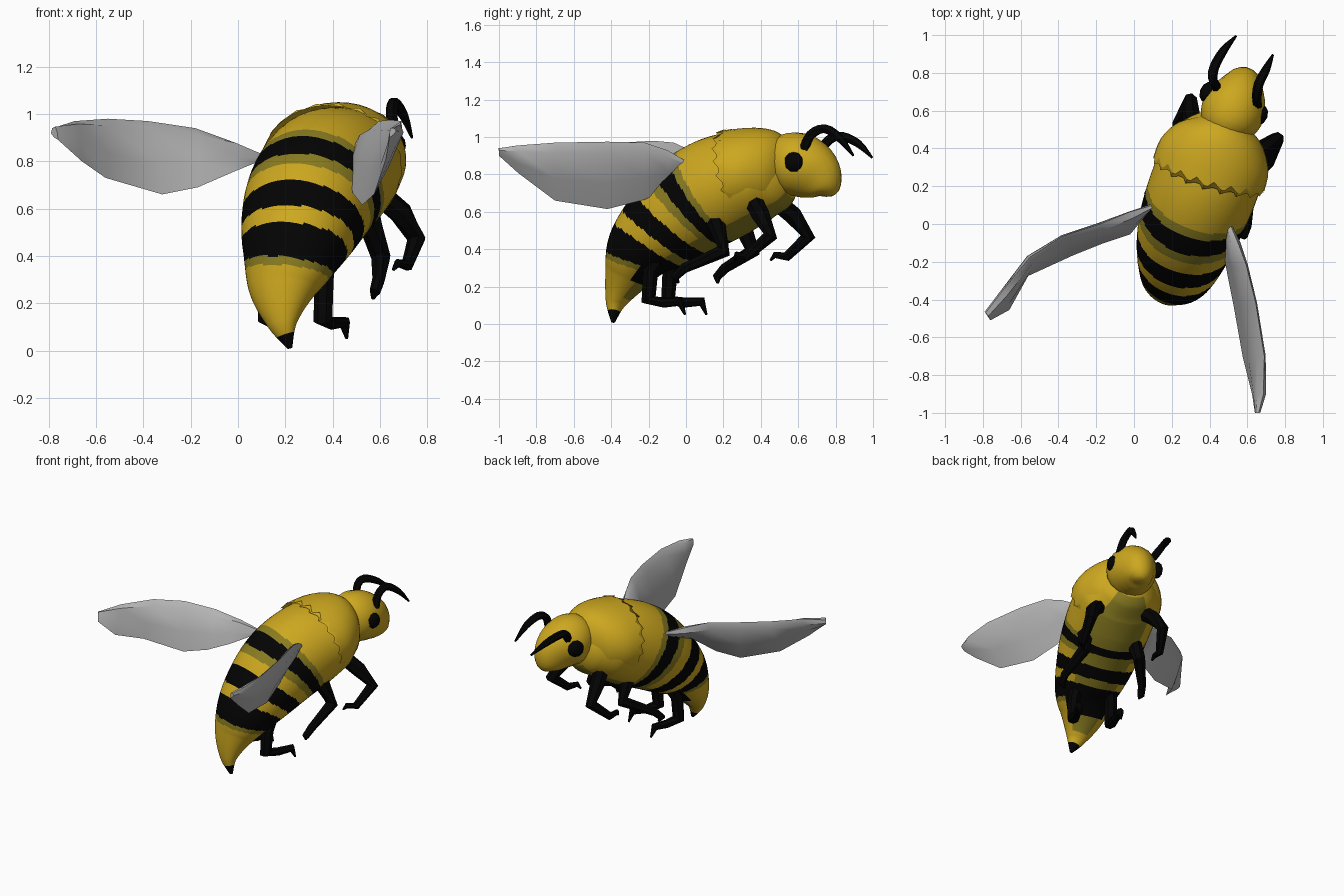
import bpy, bmesh, math
from mathutils import Vector

if "Cube" in bpy.data.objects:
    bpy.data.objects.remove(bpy.data.objects["Cube"])


def material(name, rgb):
    m = bpy.data.materials.new(name)
    m.diffuse_color = (*rgb, 1)
    m.use_nodes = True
    m.node_tree.nodes["Principled BSDF"].inputs["Base Color"].default_value = m.diffuse_color
    return m


YELLOW = material("honey_yellow", (0.61, 0.39, 0.014))
BLACK = material("black", (0.001, 0.001, 0.001))
OLIVE = material("olive", (0.25, 0.2, 0.015))
GREY = material("wing_grey", (0.46, 0.46, 0.46))
SIDE = Vector((0.914, -0.407, 0))      # points to the insect's right


def finish(name, bm, mats, angle=35):
    bmesh.ops.recalc_face_normals(bm, faces=bm.faces)
    me = bpy.data.meshes.new(name)
    bm.to_mesh(me)
    bm.free()
    ob = bpy.data.objects.new(name, me)
    bpy.context.collection.objects.link(ob)
    for m in mats:
        me.materials.append(m)
    bpy.ops.object.select_all(action='DESELECT')
    ob.select_set(True)
    bpy.context.view_layer.objects.active = ob
    bpy.ops.object.shade_smooth_by_angle(angle=math.radians(angle))
    return ob


def resample(pts, sub):
    """Smooth curve through stations; returns (station number, values)."""
    out = []
    for i in range(len(pts) - 1):
        a, b, c, d = (pts[max(i - 1, 0)], pts[i], pts[i + 1], pts[min(i + 2, len(pts) - 1)])
        for k in range(sub):
            t = k / sub
            out.append((i + t, [0.5 * (2 * q + (r - p) * t + (2 * p - 5 * q + 4 * r - s) * t * t
                                       + (3 * q - p - 3 * r + s) * t ** 3)
                                for p, q, r, s in zip(a, b, c, d)]))
    return out + [(len(pts) - 1, list(pts[-1]))]


def tube(name, pts, mats, sides=8, sub=1, ref=SIDE, rule=None, zigzag=0):
    """Loft of ellipses; each station is x, y, z, half width, half height."""
    st = resample(pts, sub)
    bm = bmesh.new()
    rings = []
    for i, (u, v) in enumerate(st):
        lo, hi = st[max(i - 1, 0)][1], st[min(i + 1, len(st) - 1)][1]
        t = (Vector(hi[:3]) - Vector(lo[:3])).normalized()
        s = (ref - t * ref.dot(t)).normalized()
        up = s.cross(t)
        ring = []
        for k in range(sides):
            a = 2 * math.pi * k / sides
            p = Vector(v[:3]) + s * v[3] * math.cos(a) + up * v[4] * math.sin(a)
            if zigzag and i == 0 and k % 2:
                p += t * zigzag
            ring.append(bm.verts.new(p))
        rings.append(ring)
    for i in range(len(rings) - 1):
        for k in range(sides):
            j = (k + 1) % sides
            f = bm.faces.new((rings[i][k], rings[i][j], rings[i + 1][j], rings[i + 1][k]))
            if rule:
                height = math.sin(2 * math.pi * (k + 0.5) / sides)
                f.material_index = rule((st[i][0] + st[i + 1][0]) / 2, height)
    if not zigzag:
        cap = bm.faces.new(rings[0])
        cap.material_index = rule(0, 0) if rule else 0
    bm.faces.new(rings[-1])
    return finish(name, bm, mats)


def mirrored(p, centre, shift=0.0):
    """Reflect a station across the insect's upright middle plane."""
    v = Vector(p[:3])
    d = (v - Vector(centre)).dot(SIDE)
    return (*(v - SIDE * (2 * d - shift)), *p[3:])


# Striped body from stinger to neck; stripes slant forward towards the belly
def stripes(u, height):
    if u < 0.6:
        return 1
    if height < -0.6 and 2.0 < u < 3.0:
        return 1
    w = u - 0.22 * (0.8 - height) * min(1, u / 3)
    if 2.47 < w < 3.07 or 3.38 < w < 3.9 or 4.6 < w < 5.08:
        return 1
    if 2.3 < w < 2.47 or 4.33 < w < 4.6 or 5.08 < w < 5.28:
        return 2
    if height < -0.8 and 1.2 < u < 8.5:
        return 2
    return 0


body = [(.22, -.39, .01, .01, .01), (.188, -.375, .12, .07, .055), (.188, -.315, .26, .15, .122),
        (.225, -.232, .41, .213, .193), (.27, -.085, .55, .26, .25), (.318, .06, .66, .28, .28),
        (.378, .22, .74, .287, .28), (.43, .38, .79, .28, .245), (.468, .49, .81, .20, .20),
        (.492, .56, .83, .11, .11)]
tube("striped_body", body, [YELLOW, BLACK, OLIVE], 48, 24, rule=stripes)

# Furry collar over the back with a jagged rear edge, sunk into the belly
tube("thorax_collar", [(.392, .25, .783, .307, .26), (.427, .365, .815, .298, .238),
                       (.462, .475, .825, .23, .21), (.48, .54, .825, .13, .15)],
     [YELLOW], 40, 4, zigzag=0.055)

# Head tapering down to the face
tube("head", [(.47, .45, .87, .07, .07), (.488, .51, .87, .14, .145), (.518, .585, .857, .168, .17),
              (.546, .655, .825, .154, .165), (.567, .715, .77, .115, .14),
              (.58, .75, .715, .08, .088), (.585, .755, .685, .03, .03)], [YELLOW], 18, 3)


# Eyes, antennae and legs, given for the right and reflected to the left
def eye(name, p):
    bm = bmesh.new()
    bmesh.ops.create_icosphere(bm, subdivisions=2, radius=0.057)
    for v in bm.verts:
        v.co -= SIDE * v.co.dot(SIDE) * 0.3
        v.co += Vector(p)
    finish(name, bm, [BLACK])


antenna = {
    "right": [(.655, .63, .93, .026, .026), (.65, .665, 1.01, .026, .026), (.66, .74, 1.045, .026, .026),
              (.70, .82, .995, .022, .022), (.735, .895, .9, .006, .006)],
    "left": [(.44, .72, .93, .026, .026), (.418, .765, .985, .026, .026), (.425, .83, 1.005, .026, .026),
             (.475, .92, .965, .022, .022), (.54, .995, .89, .006, .006)],
}
legs = {
    "front_leg": [(.62, .37, .64, .05, .05), (.69, .40, .58, .05, .05), (.755, .45, .47, .04, .04),
                  (.715, .32, .36, .026, .026), (.675, .27, .37, .018, .018), (.655, .26, .34, .006, .006)],
    "middle_leg": [(.50, .12, .63, .055, .055), (.56, .16, .54, .052, .052), (.605, .20, .39, .042, .042),
                   (.595, -.01, .30, .028, .028), (.58, -.06, .25, .024, .024), (.57, -.04, .22, .008, .008)],
    "rear_leg": [(.36, -.12, .42, .055, .055), (.365, -.19, .28, .042, .042), (.36, -.2, .13, .042, .042),
                 (.40, -.12, .115, .028, .028), (.45, -.03, .12, .026, .026), (.46, -.005, .05, .006, .006)],
}
inset = {"front_leg": .025, "middle_leg": .07, "rear_leg": .075}
for label in ("right", "left"):
    def place(p, mid, shift=0.0):
        return p if label == "right" else mirrored(p, mid, shift)
    eye(label + "_eye", place((.667, .575, .865), (.525, .63, 0)))
    tube(label + "_antenna", antenna[label], [BLACK], 6, 3)
    for part, pts in legs.items():
        tube(label + "_" + part, [place(p, (.29, .05, 0), inset[part]) for p in pts], [BLACK], 7)


# Wings: pairs of points on the upper and lower edge, from root to tip
def wing(name, pairs, thick=0.026):
    bm = bmesh.new()
    pairs = [(Vector(a), Vector(b)) for a, b in pairs]
    along = (pairs[-1][0] - pairs[0][0]).normalized()
    rings = []
    for a, b in pairs:
        n = along.cross(a - b).normalized() * min(thick, (a - b).length * 0.3)
        rings.append([bm.verts.new(p) for p in (
            a, a.lerp(b, .15) + n, a.lerp(b, .6) + n * .7, b, a.lerp(b, .6) - n * .7, a.lerp(b, .15) - n)])
    for r, q in zip(rings, rings[1:]):
        for k in range(6):
            j = (k + 1) % 6
            bm.faces.new((r[k], r[j], q[j], q[k]))
    bm.faces.new(rings[0])
    bm.faces.new(rings[-1])
    finish(name, bm, [GREY], 40)


wing("right_wing", [((.50, .02, .86), (.48, .01, .83)), ((.55, -.1, .93), (.47, -.08, .74)),
                    ((.595, -.22, .97), (.485, -.22, .665)), ((.645, -.42, .975), (.525, -.42, .615)),
                    ((.69, -.7, .97), (.575, -.7, .66)), ((.685, -.9, .955), (.625, -.9, .81)),
                    ((.66, -1.0, .94), (.64, -1.0, .90))])
wing("left_wing", [((.10, .10, .83), (.09, .08, .80)), ((-.02, .065, .88), (-.02, -.055, .755)),
                   ((-.18, 0, .94), (-.17, -.105, .69)), ((-.38, -.065, .97), (-.32, -.165, .66)),
                   ((-.55, -.175, .98), (-.56, -.275, .73)), ((-.69, -.345, .97), (-.66, -.455, .80)),
                   ((-.785, -.47, .94), (-.76, -.51, .89))])
